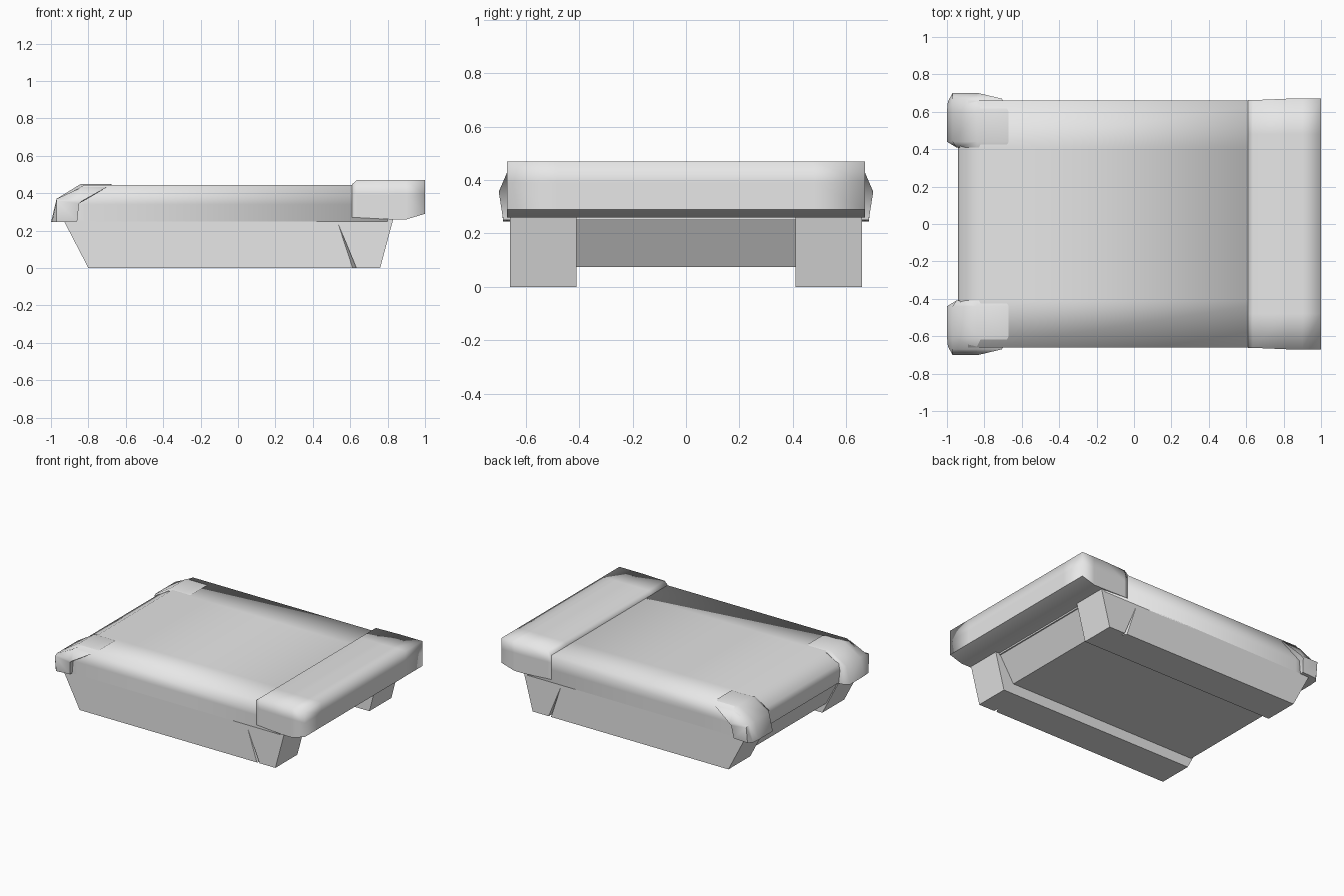
import bpy, bmesh, math
from mathutils import Vector

cube = bpy.data.objects.get("Cube")
if cube:
    bpy.data.objects.remove(cube)

# One plain material for every part
grey = bpy.data.materials.new("light_grey")
grey.use_nodes = True
colour = (0.8, 0.8, 0.8, 1)
grey.diffuse_color = colour
grey.node_tree.nodes["Principled BSDF"].inputs["Base Color"].default_value = colour


def finish(name, bm):
    bmesh.ops.recalc_face_normals(bm, faces=bm.faces)
    mesh = bpy.data.meshes.new(name)
    bm.to_mesh(mesh)
    bm.free()
    mesh.materials.append(grey)
    obj = bpy.data.objects.new(name, mesh)
    bpy.context.collection.objects.link(obj)
    return obj


def loft(bm, rings):
    """Skin matching closed rings and close both ends."""
    loops = [[bm.verts.new(p) for p in ring] for ring in rings]
    n = len(loops[0])
    for a, b in zip(loops, loops[1:]):
        for i in range(n):
            j = (i + 1) % n
            bm.faces.new((a[i], a[j], b[j], b[i]))
    bm.faces.new(loops[0])
    bm.faces.new(loops[-1])


def prism(name, profile, y0, y1):
    bm = bmesh.new()
    loft(bm, [[(x, y, z) for x, z in profile] for y in (y0, y1)])
    return finish(name, bm)


def soft_box(name, lo, hi, cuts, shape):
    """Box with support loops, soft upper edges and a crisp underside."""
    bm = bmesh.new()
    bmesh.ops.create_cube(bm, size=1)
    lo, hi = Vector(lo), Vector(hi)
    for v in bm.verts:
        v.co = (lo + hi) / 2 + v.co * (hi - lo)
    for axis, values in enumerate(cuts):
        normal = Vector((0, 0, 0))
        normal[axis] = 1
        for value in values:
            geom = bm.verts[:] + bm.edges[:] + bm.faces[:]
            bmesh.ops.bisect_plane(bm, geom=geom, plane_co=normal * value, plane_no=normal)
    for v in bm.verts:
        shape(v.co)
    bmesh.ops.recalc_face_normals(bm, faces=bm.faces)
    for f in bm.faces:
        f.smooth = True
    for e in bm.edges:
        low = max(v.co.z for v in e.verts) < 0.3
        e.smooth = not (low and e.calc_face_angle(0) > math.radians(40))
    return finish(name, bm)


# Upper slab, dropping away at its -x end
def slab_shape(co):
    if co.x < -0.9:
        if co.z > 0.4:
            co.z, co.x = 0.385, -0.93
        elif co.z < 0.3:
            co.x = -0.93


soft_box("top_slab", (-0.94, -0.66, 0.25), (0.8, 0.66, 0.445),
         ([-0.82], [-0.41, 0.41], [0.34]), slab_shape)


# Raised end bolster
def bolster_shape(co):
    side = math.copysign(1, co.y)
    if abs(co.y) > 0.6:
        co.y = side * (0.67 if co.x > 0.7 else 0.662)
    if co.x < 0.62 and co.z > 0.45:
        co.z = 0.448
    if co.z < 0.27:
        co.z = 0.29 if co.x > 0.95 else 0.26 if co.x > 0.7 else 0.27


soft_box("end_bolster", (0.61, -0.67, 0.26), (1, 0.67, 0.47),
         ([0.635, 0.82, 0.9], [-0.48, 0.48], [0.39]), bolster_shape)

# Recessed middle of the base
prism("base_middle", [(-0.83, 0.075), (0.68, 0.075), (0.8, 0.265), (-0.925, 0.255)], -0.42, 0.42)

runner = [(-0.8, 0), (0.76, 0), (0.83, 0.262), (-0.93, 0.25)]
guard = [(-1, 0.245), (-0.97, 0.37), (-0.84, 0.45), (-0.67, 0.45), (-0.85, 0.345), (-0.86, 0.25)]
# Guard sections: y, highest z, lowest x
sections = [(0.41, 0.44, -0.95), (0.44, 0.45, -1), (0.6, 0.45, -1),
            (0.67, 0.43, -0.995), (0.70, 0.36, -0.97)]

for side, label in ((-1, "front"), (1, "back")):
    # Runner with a tapering groove on its outer wall
    leg = prism(label + "_runner", runner, side * 0.41, side * 0.66)
    bm = bmesh.new()
    for x, y, z in ((0.615, 0.662, -0.01), (0.637, 0.662, -0.01),
                    (0.637, 0.625, -0.01), (0.53, 0.662, 0.25)):
        bm.verts.new((x, side * y, z))
    bmesh.ops.convex_hull(bm, input=bm.verts)
    cutter = finish(label + "_groove_cutter", bm)
    cutter.hide_render = True
    cutter.hide_set(True)
    cut = leg.modifiers.new("groove", 'BOOLEAN')
    cut.operation = 'DIFFERENCE'
    cut.object = cutter

    # Rounded corner guard, its slanted edge following the height
    rings = []
    for y, top, left in sections:
        ring = []
        for i, (x, z) in enumerate(guard):
            if i == 3:
                x -= (z - top) * 1.8
            inset = 0.015 if y > 0.65 and z < 0.3 else 0
            ring.append((max(x, left), side * (y - inset), min(z, top)))
        rings.append(ring)
    bm = bmesh.new()
    loft(bm, rings)
    obj = finish(label + "_corner_guard", bm)
    bpy.ops.object.select_all(action='DESELECT')
    obj.select_set(True)
    bpy.context.view_layer.objects.active = obj
    bpy.ops.object.shade_smooth_by_angle(angle=math.radians(60))
